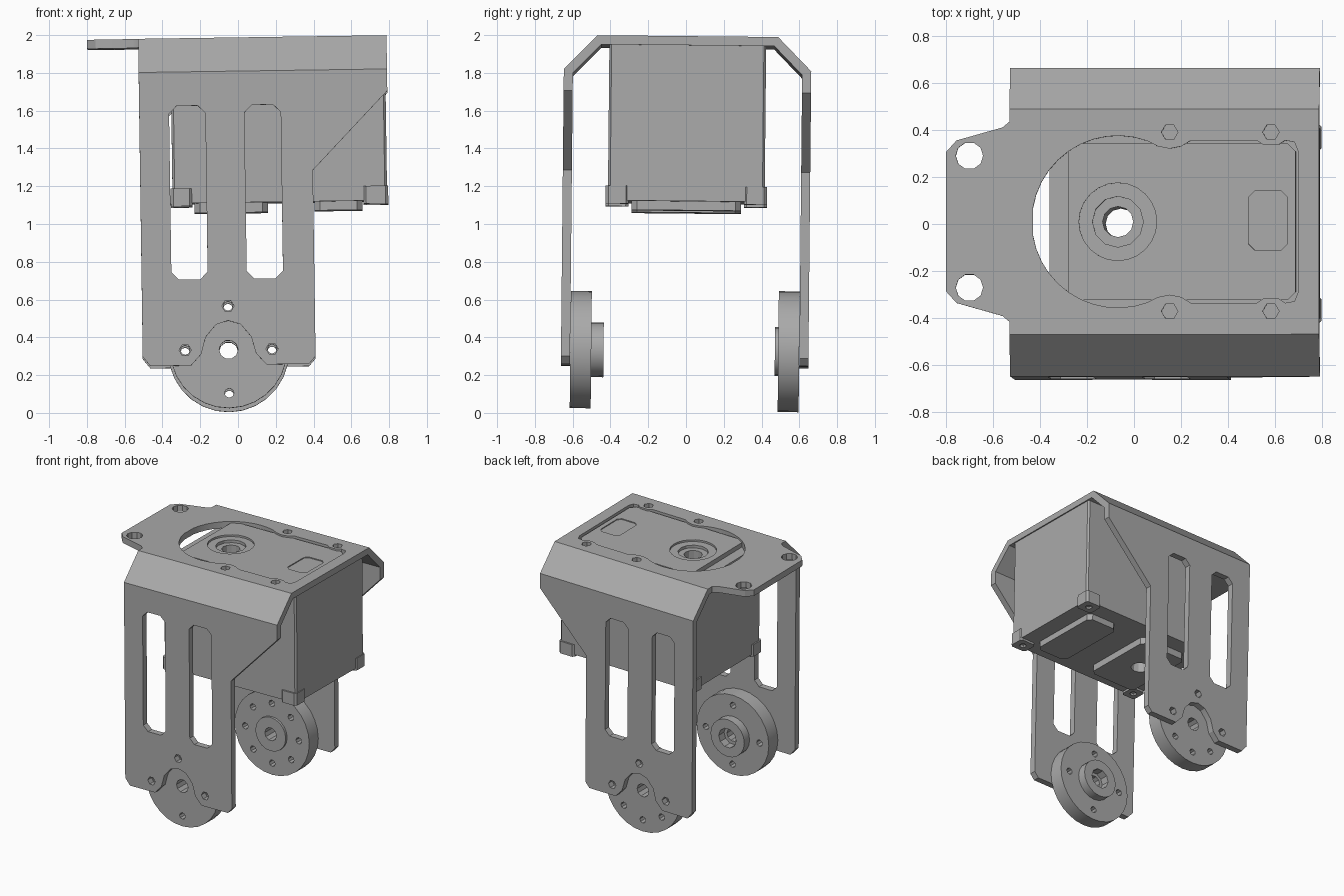
import bpy, bmesh
from math import cos, sin, pi, radians
from mathutils import Matrix

cube = bpy.data.objects.get("Cube")
if cube:
    bpy.data.objects.remove(cube, do_unlink=True)

grey = bpy.data.materials.new("mid grey")
grey.use_nodes = True
COLOUR = (0.4, 0.4, 0.4, 1)
grey.diffuse_color = COLOUR
grey.node_tree.nodes["Principled BSDF"].inputs["Base Color"].default_value = COLOUR

# Drawing plane for each extrusion axis: (u, v, depth) -> (x, y, z)
AXES = {
    "x": Matrix(((0, 0, 1, 0), (1, 0, 0, 0), (0, 1, 0, 0), (0, 0, 0, 1))),
    "y": Matrix(((1, 0, 0, 0), (0, 0, 1, 0), (0, 1, 0, 0), (0, 0, 0, 1))),
    "z": Matrix.Identity(4),
}
# The whole assembly leans very slightly
LEAN = (Matrix.Translation((0, -0.01, -0.002))
        @ Matrix.Rotation(-0.01, 4, "X") @ Matrix.Rotation(-0.0145, 4, "Y"))
parts = []


def ring(u, v, r, n=12, start=0.0, sweep=2 * pi):
    return [(u + r * cos(start + sweep * i / n), v + r * sin(start + sweep * i / n))
            for i in range(n)]


def box(u0, u1, v0, v1, c=0.0):
    """Rectangle with cut corners."""
    if not c:
        return [(u0, v0), (u1, v0), (u1, v1), (u0, v1)]
    return [(u0 + c, v0), (u1 - c, v0), (u1, v0 + c), (u1, v1 - c),
            (u1 - c, v1), (u0 + c, v1), (u0, v1 - c), (u0, v0 + c)]


def mirrored(points):
    """Close a half outline by mirroring it across v = 0."""
    return points + [(u, -v) for u, v in reversed(points)]


def plate(name, axis, low, high, outline, holes=()):
    """Extrude a flat outline with holes between two depths."""
    curve = bpy.data.curves.new(name, "CURVE")
    curve.dimensions = "2D"
    curve.fill_mode = "BOTH"
    curve.extrude = (high - low) / 2
    for loop in [outline, *holes]:
        spline = curve.splines.new("POLY")
        spline.points.add(len(loop) - 1)
        for point, (u, v) in zip(spline.points, loop):
            point.co = (u, v, 0, 1)
        spline.use_cyclic_u = True
    temp = bpy.data.objects.new(name + "_outline", curve)
    bpy.context.collection.objects.link(temp)
    bpy.context.view_layer.update()
    graph = bpy.context.evaluated_depsgraph_get()
    mesh = bpy.data.meshes.new_from_object(temp.evaluated_get(graph))
    bpy.data.objects.remove(temp, do_unlink=True)
    bpy.data.curves.remove(curve)
    mesh.transform(LEAN @ AXES[axis] @ Matrix.Translation((0, 0, (low + high) / 2)))
    bm = bmesh.new()
    bm.from_mesh(mesh)
    bmesh.ops.remove_doubles(bm, verts=bm.verts, dist=0.0002)
    bmesh.ops.recalc_face_normals(bm, faces=bm.faces)
    bm.to_mesh(mesh)
    bm.free()
    mesh.name = name
    mesh.materials.clear()
    mesh.materials.append(grey)
    obj = bpy.data.objects.new(name, mesh)
    bpy.context.collection.objects.link(obj)
    parts.append(obj)
    return obj


LEFT, RIGHT, TOP, BEND = -0.5, 0.815, 1.985, 1.785
UNDER = 1.937
AXLE_X, AXLE_Z = -0.045, 0.332

# Bracket arms: slots, screw holes and an arch over the axle
arch = [(-0.48, 0), (-0.41, 0.05), (-0.21, 0.05), (-0.155, 0.08)]
side_outline = [
    (LEFT, BEND), (LEFT, 0.3), (-0.46, 0.25), (-0.245, 0.25), (-0.19, 0.31),
    (-0.165, 0.4), (-0.11, 0.465), (-0.045, 0.485), (0.02, 0.465), (0.075, 0.4),
    (0.1, 0.31), (0.155, 0.25), (0.38, 0.25), (0.415, 0.29),
    (0.415, 1.275), (RIGHT, 1.69), (RIGHT, BEND)]
side_holes = [box(u, u + 0.192, 0.705, 1.625, 0.04) for u in (-0.342, 0.057)]
side_holes += [ring(AXLE_X + 0.23 * cos(a), AXLE_Z + 0.23 * sin(a), 0.032, 6)
               for a in (0, pi / 2, pi)]
for name, s in (("front", -1), ("back", 1)):
    low, high = sorted((s * 0.607, s * 0.655))
    plate(name + "_arm", "y", low, high, side_outline, side_holes)
    bend = [(0.655, BEND), (0.655, 1.805), (0.478, TOP), (0.458, TOP),
            (0.458, UNDER), (0.607, BEND)]
    plate(name + "_bend", "x", LEFT, RIGHT, [(s * y, z) for y, z in bend])

# Bracket top with mounting tab and an opening around the motor cap
top_outline = mirrored([
    (RIGHT, 0.458), (LEFT, 0.458), (LEFT, 0.425), (-0.53, 0.4),
    (-0.725, 0.345), (-0.77, 0.295)])
HUB_X = -0.04
opening = mirrored([
    (0.725, 0.3), (0.71, 0.338), (0.67, 0.345), (0.64, 0.325), (0.58, 0.325),
    (0.55, 0.345), (0.27, 0.345), (0.23, 0.32), (0.18, 0.31), (0.13, 0.32)]
    + ring(HUB_X, 0, 0.365, 12, radians(70), radians(110)))
top_holes = [opening]
for s in (-1, 1):
    top_holes.append(ring(-0.67, s * 0.28, 0.058, 10))
    top_holes += [ring(u, s * 0.38, 0.035, 6) for u in (0.18, 0.61)]
plate("bracket_top", "z", UNDER, TOP, top_outline, top_holes)

# Motor body with a bore running right through
bore = ring(HUB_X, 0, 0.065, 12)
plate("motor_body", "z", 1.112, UNDER, box(-0.33, 0.806, -0.415, 0.415, 0.012), [bore])
plate("motor_cap", "z", UNDER, 1.972, box(-0.25, 0.715, -0.333, 0.333, 0.035),
      [ring(HUB_X, 0, 0.165, 24), box(0.515, 0.68, -0.12, 0.13, 0.025)])
plate("cap_inset", "z", UNDER, 1.965, box(0.515, 0.68, -0.12, 0.13, 0.025))
plate("cap_bearing", "z", UNDER, 1.958, ring(HUB_X, 0, 0.165, 24),
      [ring(HUB_X, 0, 0.108, 12)])

# Motor underside: raised covers and corner screw lugs
plate("large_cover", "z", 1.06, 1.112, box(-0.215, 0.175, -0.29, 0.29, 0.03), [bore])
plate("small_cover", "z", 1.065, 1.112, box(0.42, 0.675, -0.29, 0.29, 0.03))
for end, u0, u1 in (("right", -0.34, -0.225), ("left", 0.68, 0.812)):
    for side, s in (("front", -1), ("back", 1)):
        v0, v1 = sorted((s * 0.305, s * 0.427))
        plate(f"{side}_{end}_lug", "z", 1.096, 1.19, box(u0, u1, v0, v1, 0.015),
              [ring((u0 + u1) / 2, (v0 + v1) / 2, 0.025, 8)])

# Axle discs with inner hubs
for name, s, radius, count, hub, face, hole in (
        ("front", -1, 0.31, 4, 0.145, 0.43, 0.075),
        ("back", 1, 0.32, 8, 0.13, 0.477, 0.05)):
    bolts = [ring(AXLE_X + 0.23 * cos(a), AXLE_Z + 0.23 * sin(a), 0.025, 8)
             for a in (2 * pi * i / count for i in range(count))]
    low, high = sorted((s * 0.495, s * 0.606))
    plate(name + "_disc", "y", low, high, ring(AXLE_X, AXLE_Z, radius, 28),
          bolts + [ring(AXLE_X, AXLE_Z, 0.05, 10)])
    low, high = sorted((s * face, s * 0.495))
    plate(name + "_hub", "y", low, high, ring(AXLE_X, AXLE_Z, hub, 20),
          [ring(AXLE_X, AXLE_Z, hole, 10)])

# Smooth only the shallow curves
bpy.ops.object.select_all(action="DESELECT")
for obj in parts:
    obj.select_set(True)
bpy.context.view_layer.objects.active = parts[0]
bpy.ops.object.shade_smooth_by_angle(angle=radians(25))
